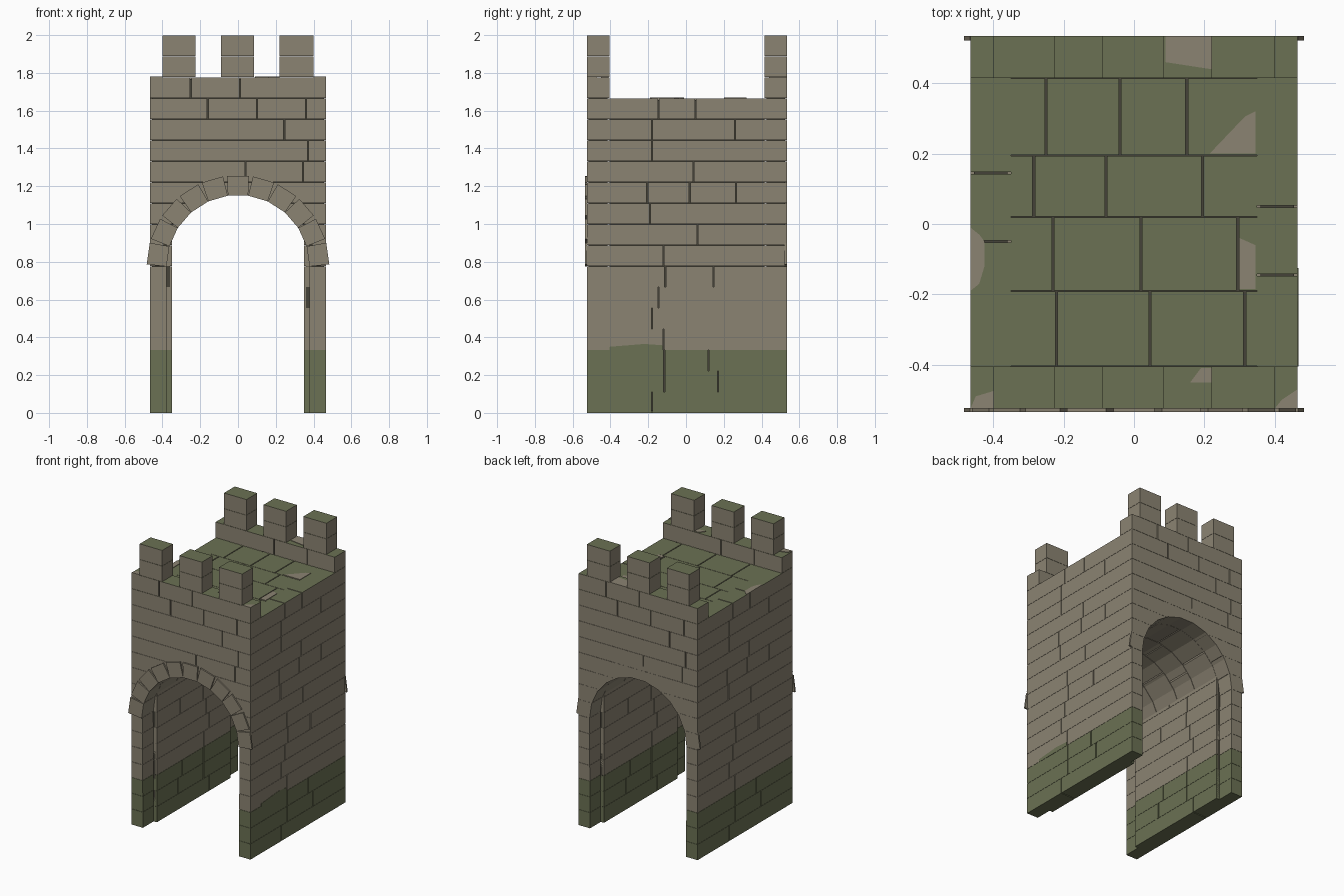
import bpy, bmesh, math
from mathutils import Matrix, Vector

if "Cube" in bpy.data.objects:
    bpy.data.objects.remove(bpy.data.objects["Cube"])


def material(name, rgb):
    m = bpy.data.materials.new(name)
    m.use_nodes = True
    m.diffuse_color = (*rgb, 1)
    m.node_tree.nodes["Principled BSDF"].inputs["Base Color"].default_value = (*rgb, 1)
    return m


STONE = material("brown stone", (0.26, 0.23, 0.17))
MOSS = material("moss green", (0.147, 0.165, 0.087))
MORTAR = material("dark mortar", (0.06, 0.055, 0.04))

COURSE = 1 / 9           # height of one row of stones
ROOF, PARAPET = 15 * COURSE, 16 * COURSE
HALF, INNER = 0.465, 0.35
FRONT, FRONT_IN, BACK_IN, BACK = -0.525, -0.405, 0.415, 0.535
SPRING, RADIUS, STONES = 0.775, 0.375, 11
STEP = math.pi / STONES
GAP, BED = 0.006, 0.0015


def box(bm, x, y, z):
    lo, hi = Vector((min(x), min(y), min(z))), Vector((max(x), max(y), max(z)))
    size = hi - lo
    bmesh.ops.create_cube(bm, size=1, matrix=Matrix.Translation((lo + hi) / 2) @ Matrix.Diagonal((*size, 1)))


def prism(bm, points, offset):
    face = bm.faces.new([bm.verts.new(p) for p in points])
    out = bmesh.ops.extrude_face_region(bm, geom=[face])
    moved = [g for g in out["geom"] if isinstance(g, bmesh.types.BMVert)]
    bmesh.ops.translate(bm, verts=moved, vec=offset)
    bmesh.ops.recalc_face_normals(bm, faces=bm.faces)


def make(name, bm, mats):
    mesh = bpy.data.meshes.new(name)
    bm.to_mesh(mesh)
    bm.free()
    obj = bpy.data.objects.new(name, mesh)
    bpy.context.collection.objects.link(obj)
    for m in mats:
        mesh.materials.append(m)
    return obj


def cut_arch(obj, radius):
    # Passage-shaped cutter with one flat per arch stone
    r = radius / math.cos(STEP / 2)
    pts = [(radius, -2, -0.1)]
    pts += [(r * math.cos(i * STEP), -2, SPRING + r * math.sin(i * STEP)) for i in range(STONES + 1)]
    pts += [(-radius, -2, -0.1)]
    bm = bmesh.new()
    prism(bm, pts, (0, 4, 0))
    cutter = make("arch_cutter", bm, [])
    cutter.hide_render = True
    mod = obj.modifiers.new("passage", "BOOLEAN")
    mod.operation, mod.solver, mod.object = "DIFFERENCE", "EXACT", cutter
    bpy.context.view_layer.objects.active = obj
    bpy.ops.object.modifier_apply(modifier=mod.name)
    bpy.data.objects.remove(cutter)


def grow_moss(obj):
    # Moss on the lowest three courses and on the exposed tops
    for f in obj.data.polygons:
        low = f.center.z < 3 * COURSE
        top = f.normal.z > 0.9 and f.center.z > ROOF - 0.01
        f.material_index = int(low or top)


def spans(lo, joints, hi):
    edges = [lo, *sorted(joints), hi]
    for i in range(len(edges) - 1):
        a = edges[i] + (GAP / 2 if i else 0)
        b = edges[i + 1] - (GAP / 2 if i < len(edges) - 2 else 0)
        yield a, b


def row_z(i):
    return i * COURSE, (i + 1) * COURSE - BED


# Front and back gate walls with parapet and merlons
GATE_JOINTS = {15: [-.25, .01], 14: [-.16, .1, .36], 13: [.245], 12: [.37], 11: [.04, .345]}
MERLONS = [(-.4, -.225), (-.09, .085), (.22, .4)]
for label, y, s in (("front", (FRONT, FRONT_IN), 1), ("back", (BACK_IN, BACK), -1)):
    bm = bmesh.new()
    for i in range(16):
        for span in spans(-HALF, [s * j for j in GATE_JOINTS.get(i, [])], HALF):
            box(bm, span, y, row_z(i))
    wall = make(label + "_gate_wall", bm, [STONE, MOSS])
    cut_arch(wall, RADIUS)
    grow_moss(wall)

    bm = bmesh.new()
    for x in MERLONS:
        for i in (16, 17):
            box(bm, x, y, row_z(i))
    grow_moss(make(label + "_merlons", bm, [STONE, MOSS]))

    bm = bmesh.new()
    box(bm, (-HALF + .01, HALF - .01), (y[0] + .01, y[1] - .01), (.01, PARAPET - .01))
    cut_arch(make(label + "_wall_core", bm, [MORTAR]), RADIUS + .01)

# Side walls
SIDE_JOINTS = [[-.18], [-.115, .17], [-.115, .12], [-.12], [-.18], [-.145], [-.11, .145], [-.12],
               [.06], [-.19], [-.205, .02, .265], [.04], [-.18], [-.18, .26], [-.145, .05]]
for label, s in (("left", 1), ("right", -1)):
    bm = bmesh.new()
    for i, joints in enumerate(SIDE_JOINTS):
        for span in spans(FRONT_IN, [s * j for j in joints], BACK_IN):
            box(bm, (s * INNER, s * HALF), span, row_z(i))
    grow_moss(make(label + "_side_wall", bm, [STONE, MOSS]))
    bm = bmesh.new()
    box(bm, (s * (INNER + .01), s * (HALF - .01)), (FRONT_IN, BACK_IN), (.01, ROOF - .01))
    make(label + "_wall_core", bm, [MORTAR])

# Vault blocks, whose tops form the roof paving
bm = bmesh.new()
VAULT_ROWS = [(FRONT_IN, -.19, [-.22, .045, .315]), (-.19, .02, [-.23, .02, .295]),
              (.02, .195, [-.285, -.08, .195]), (.195, BACK_IN, [-.25, -.04, .15])]
for y0, y1, joints in VAULT_ROWS:
    for span in spans(-INNER, joints, INNER):
        box(bm, span, (y0 + BED, y1 - BED), (.85, ROOF - BED))
vault = make("vault_and_roof", bm, [STONE, MOSS])
cut_arch(vault, RADIUS)
grow_moss(vault)
bm = bmesh.new()
box(bm, (-INNER, INNER), (FRONT_IN, BACK_IN), (1.2, ROOF - .012))
make("roof_core", bm, [MORTAR])

# Arch stones: proud on the front, flush on the back
for label, y, depth in (("front", -.535, .012), ("back", .534, -.012)):
    bm = bmesh.new()
    inner, outer, top = .0535, .058, RADIUS + .105
    for k in range(STONES):
        turn = Matrix.Translation((0, 0, SPRING)) @ Matrix.Rotation((k - STONES // 2) * STEP, 4, "Y")
        shape = [(-inner, RADIUS), (inner, RADIUS), (outer, top), (-outer, top)]
        prism(bm, [turn @ Vector((x, y, z)) for x, z in shape], (0, depth, 0))
    make(label + "_arch_stones", bm, [STONE])

# Bare patches where the moss has worn off the tops
BARE = [(PARAPET, [(.09, .46), (.22, .44), (.22, BACK), (.09, BACK)]),
        (ROOF, [(.215, .2), (.345, .2), (.345, .32), (.315, .305)]),
        (ROOF, [(.3, -.185), (.345, -.185), (.345, -.06), (.3, -.04)]),
        (ROOF, [(-HALF, -.19), (-.44, -.17), (-.425, -.12), (-.425, -.05), (-.44, -.03), (-HALF, -.01)]),
        (PARAPET, [(.16, -.45), (.22, -.45), (.22, -.41), (.19, -.41)]),
        (PARAPET, [(-HALF, FRONT), (-.4, FRONT), (-.4, -.475), (-.45, -.49)]),
        (PARAPET, [(.4, FRONT), (HALF, FRONT), (HALF, -.47), (.42, -.5)])]
bm = bmesh.new()
for z, pts in BARE:
    prism(bm, [(x, y, z - .003) for x, y in pts], (0, 0, .005))
make("bare_patches", bm, [STONE])

# Moss creeping higher on one side wall
bm = bmesh.new()
creep = [(FRONT_IN, .33), (-.125, .33), (-.125, .358), (-.22, .365), (FRONT_IN, .35)]
prism(bm, [(HALF - .003, y, z) for y, z in creep], (.005, 0, 0))
make("side_moss", bm, [MOSS])
